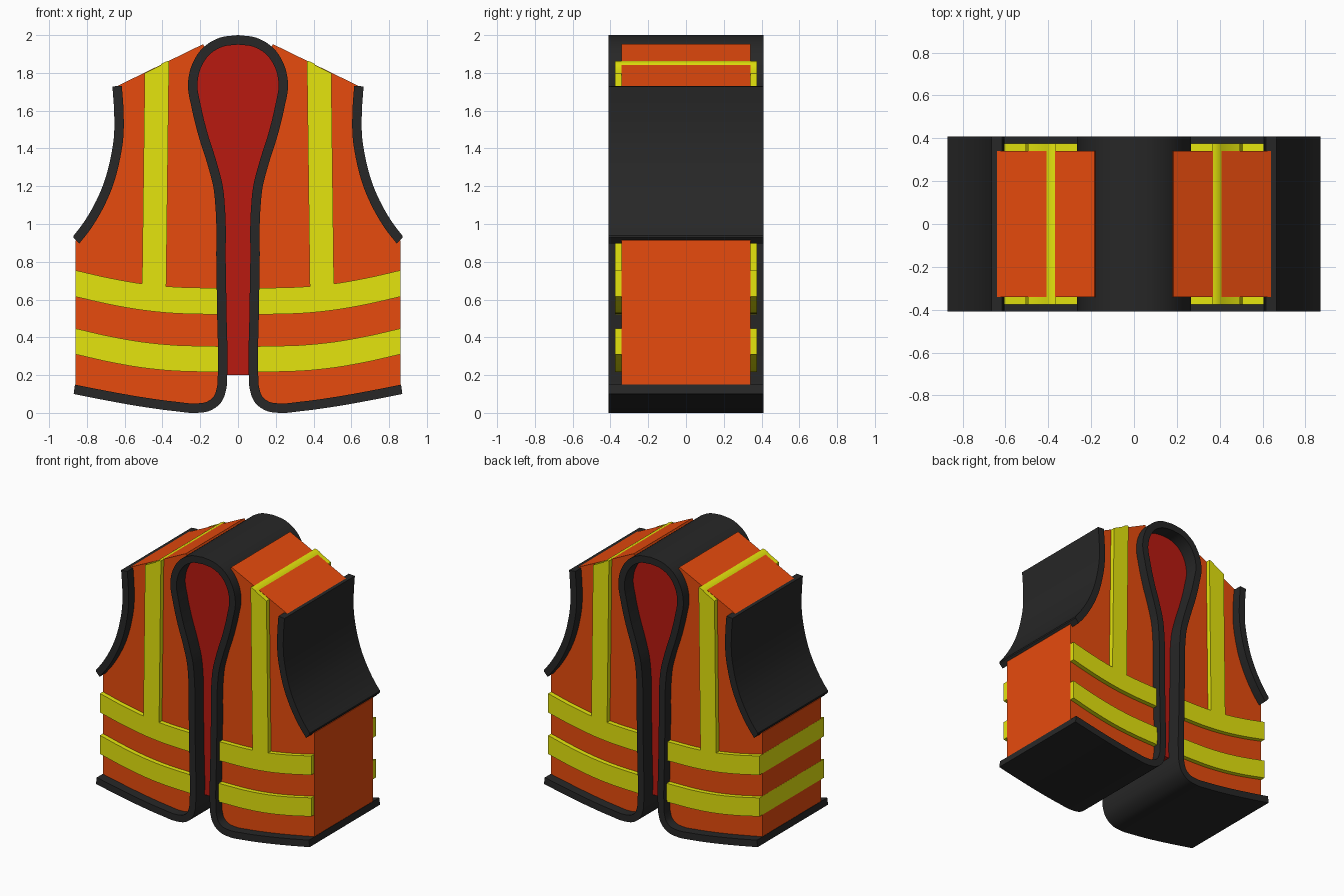
import bpy, bmesh, math
from mathutils import Vector

if "Cube" in bpy.data.objects:
    bpy.data.objects.remove(bpy.data.objects["Cube"])


def material(name, rgb):
    m = bpy.data.materials.new(name)
    m.diffuse_color = (*rgb, 1)
    m.use_nodes = True
    m.node_tree.nodes["Principled BSDF"].inputs["Base Color"].default_value = m.diffuse_color
    return m


ORANGE = material("orange_fabric", (0.80, 0.07, 0.004))
YELLOW = material("yellow_tape", (0.78, 0.78, 0.004))
BLACK = material("black_trim", (0.02, 0.02, 0.02))
RED = material("red_lining", (0.48, 0.01, 0.005))


def smooth(points, n=6):
    """Spline through the points, n steps per span."""
    p = [Vector(q) for q in points]
    h = [(b - a).length for a, b in zip(p, p[1:])]
    d = [(b - a) / l for a, b, l in zip(p, p[1:], h)]
    m = [d[0]] + [(d[i - 1] * h[i] + d[i] * h[i - 1]) / (h[i] + h[i - 1])
                  for i in range(1, len(d))] + [d[-1]]
    out = []
    for i in range(len(d)):
        for k in range(n):
            t = k / n
            out.append(p[i] * (2*t**3 - 3*t*t + 1) + m[i] * h[i] * (t**3 - 2*t*t + t)
                       + p[i + 1] * (3*t*t - 2*t**3) + m[i + 1] * h[i] * (t**3 - t*t))
    return out + [p[-1]]


def extrude(name, polygons, depth, mat):
    """Extrude flat xz polygons symmetrically through y."""
    bm = bmesh.new()
    for poly in polygons:
        bm.faces.new([bm.verts.new((x, -depth, z)) for x, z in poly])
    bmesh.ops.remove_doubles(bm, verts=bm.verts, dist=1e-5)
    ext = bmesh.ops.extrude_face_region(bm, geom=bm.faces[:], use_keep_orig=True)
    moved = [v for v in ext["geom"] if isinstance(v, bmesh.types.BMVert)]
    bmesh.ops.translate(bm, verts=moved, vec=(0, 2 * depth, 0))
    bmesh.ops.recalc_face_normals(bm, faces=bm.faces)
    me = bpy.data.meshes.new(name)
    bm.to_mesh(me)
    bm.free()
    ob = bpy.data.objects.new(name, me)
    bpy.context.collection.objects.link(ob)
    me.materials.append(mat)
    bpy.ops.object.select_all(action='DESELECT')
    ob.select_set(True)
    bpy.context.view_layer.objects.active = ob
    bpy.ops.object.shade_smooth_by_angle(angle=math.radians(30))
    return ob


def stroke(name, path, depth, mat, half=0.025):
    """Ribbon of constant width along a path, extruded."""
    a, b = [], []
    for i, p in enumerate(path):
        t = (path[min(i + 1, len(path) - 1)] - path[max(i - 1, 0)]).normalized()
        nrm = Vector((-t.y, t.x)) * half
        for side, q in ((a, p + nrm), (b, p - nrm)):
            side.append((max(-0.87, min(0.87, q.x)), q.y))
    quads = [(a[i], a[i + 1], b[i + 1], b[i]) for i in range(len(a) - 1)]
    extrude(name, quads, depth, mat)


def flip(points, s):
    return [Vector((p[0] * s, p[1])) for p in points]


# Centre lines of the trims, left half
edge = smooth([(0, 1.975), (-.09, 1.962), (-.168, 1.915), (-.218, 1.84), (-.24, 1.74),
               (-.221, 1.62), (-.187, 1.48), (-.137, 1.32), (-.106, 1.2), (-.093, 1.07),
               (-.09, .8), (-.085, .5), (-.082, .2), (-.087, .13), (-.11, .07),
               (-.155, .036), (-.22, .025), (-.33, .034), (-.52, .06), (-.7, .092),
               (-.868, .125)])
arm = smooth([(-.64, 1.73), (-.631, 1.6), (-.633, 1.45), (-.649, 1.35), (-.69, 1.2),
              (-.75, 1.07), (-.81, .975), (-.86, .912)])

# Black neck, front and hem trim
stroke("front_trim", list(reversed(edge)) + flip(edge[1:], -1), 0.409, BLACK)

# Red lining filling the opening
opening = edge[:12 * 6 + 1]
extrude("lining", [list(reversed(opening)) + flip(opening[1:], -1)], 0.307, RED)


def band_edge(drop):
    return smooth([(-.86, .755 - drop), (-.68, .714 - drop), (-.508, .684 - drop),
                   (-.38, .67 - drop), (-.088, .66 - drop)], 5)


def band_bottom(top, w=.14):
    return [Vector((p.x, p.y - w)) for p in reversed(top)]


for s, side in ((1, "left"), (-1, "right")):
    # Armhole trim
    stroke(side + "_armhole_trim", flip(arm, s), 0.409, BLACK)

    # Orange body panel
    front = [Vector((max(p.x, -.86), p.y)) for p in edge[2 * 6:]]
    panel = [Vector((-.185, 1.952))] + front + list(reversed(arm))
    extrude(side + "_panel", [flip(panel, s)], 0.341, ORANGE)

    # Upper reflective band joined to the shoulder stripe
    x_side = -.861 if s == 1 else -.859
    top = band_edge(0)
    top[0].x = x_side
    stripe = [Vector(q) for q in ((-.494, 1.798), (-.41, 1.841), (-.404, 1.849),
                                  (-.379, 1.861), (-.365, 1.863))]
    tee = top[:11] + stripe + top[15:] + band_bottom(top)
    extrude(side + "_shoulder_stripe_and_upper_band", [flip(tee, s)], 0.375, YELLOW)

    # Lower reflective band
    low = band_edge(.308)
    low[0].x = x_side
    extrude(side + "_lower_band", [flip(low + band_bottom(low, .137), s)], 0.375, YELLOW)
